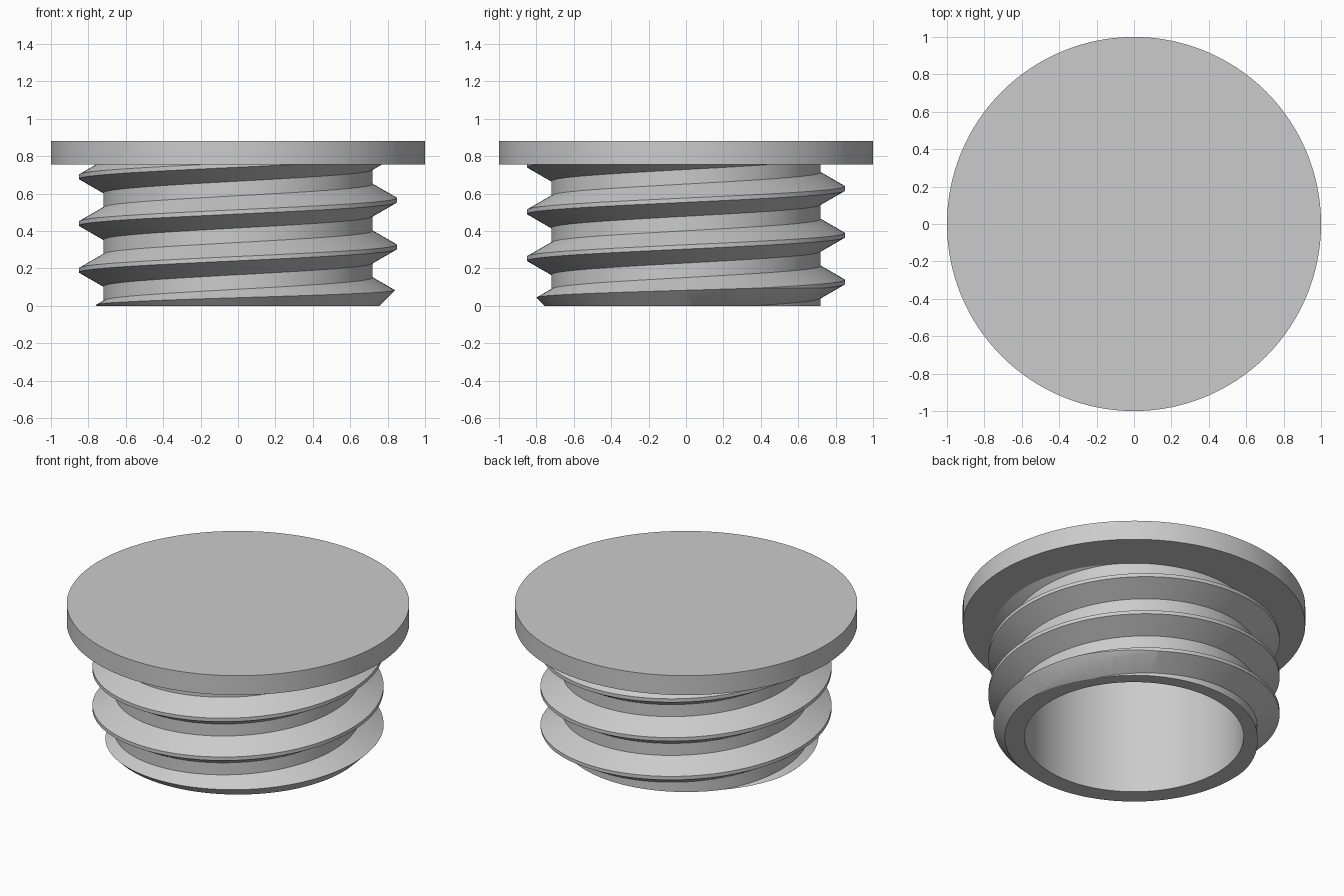
import bpy, bmesh
from math import cos, sin, tau, radians

SEG = 128
ROOT, CREST, BORE = 0.72, 0.85, 0.64
PITCH, CREST_Z = 0.25, 0.065      # thread rise per turn, crest height on +x
UNDER, TOP = 0.755, 0.88          # underside and top of the lid

cube = bpy.data.objects.get("Cube")
if cube:
    bpy.data.objects.remove(cube, do_unlink=True)

grey = bpy.data.materials.new("plain grey")
grey.use_nodes = True
colour = (0.6, 0.6, 0.6, 1)
grey.diffuse_color = colour
grey.node_tree.nodes["Principled BSDF"].inputs["Base Color"].default_value = colour


def sweep(name, profile, steps, start=0.0, rise=0.0, ring=True):
    """Turn a closed (radius, height) profile round z, as a ring or a helix."""
    bm = bmesh.new()
    sections = []
    for i in range(steps if ring else steps + 1):
        a = start + tau * i / SEG
        lift = rise * a / tau
        sections.append([bm.verts.new((r * cos(a), r * sin(a), z + lift))
                         for r, z in profile])
    n = len(profile)
    for i in range(steps):
        s, t = sections[i], sections[(i + 1) % len(sections)]
        for j in range(n):
            k = (j + 1) % n
            bm.faces.new((s[j], t[j], t[k], s[k]))
    if not ring:
        bm.faces.new(sections[0])
        bm.faces.new(sections[-1])
    return finish(name, bm)


def disc(name, profile):
    """Solid of revolution with flat ends, from bottom to top."""
    bm = bmesh.new()
    rings = [[bm.verts.new((r * cos(tau * i / SEG), r * sin(tau * i / SEG), z))
              for i in range(SEG)] for r, z in profile]
    for s, t in zip(rings, rings[1:]):
        for i in range(SEG):
            k = (i + 1) % SEG
            bm.faces.new((s[i], s[k], t[k], t[i]))
    bm.faces.new(rings[0])
    bm.faces.new(rings[-1])
    return finish(name, bm)


def finish(name, bm):
    bmesh.ops.recalc_face_normals(bm, faces=bm.faces)
    mesh = bpy.data.meshes.new(name)
    bm.to_mesh(mesh)
    bm.free()
    mesh.materials.append(grey)
    obj = bpy.data.objects.new(name, mesh)
    bpy.context.collection.objects.link(obj)
    return obj


def select(obj):
    bpy.ops.object.select_all(action='DESELECT')
    obj.select_set(True)
    bpy.context.view_layer.objects.active = obj


# Lid and hollow neck
lid = disc("lid", [(1, UNDER), (1, TOP)])
neck = sweep("neck", [(BORE, 0), (ROOT, 0), (ROOT, UNDER), (BORE, UNDER)], SEG)

# Helical thread, longer than the neck at both ends
inner = ROOT - 0.01
tooth = [(inner, -0.092), (CREST, -0.0115), (CREST, 0.0115), (inner, 0.092)]
tooth = [(r, z + CREST_Z) for r, z in tooth]
thread = sweep("thread", tooth, 6 * SEG, start=-2 * tau, rise=PITCH, ring=False)

# Trim the thread to the neck, with a lead-in chamfer at the bottom
envelope = disc("thread_trim", [(0.755, 0), (0.88, 0.125), (0.88, UNDER)])
envelope.hide_render = True
select(thread)
trim = thread.modifiers.new("trim", 'BOOLEAN')
trim.operation = 'INTERSECT'
trim.solver = 'EXACT'
trim.object = envelope
bpy.ops.object.modifier_apply(modifier=trim.name)
bpy.data.objects.remove(envelope, do_unlink=True)

for obj in (lid, neck, thread):
    select(obj)
    bpy.ops.object.shade_smooth_by_angle(angle=radians(25))
